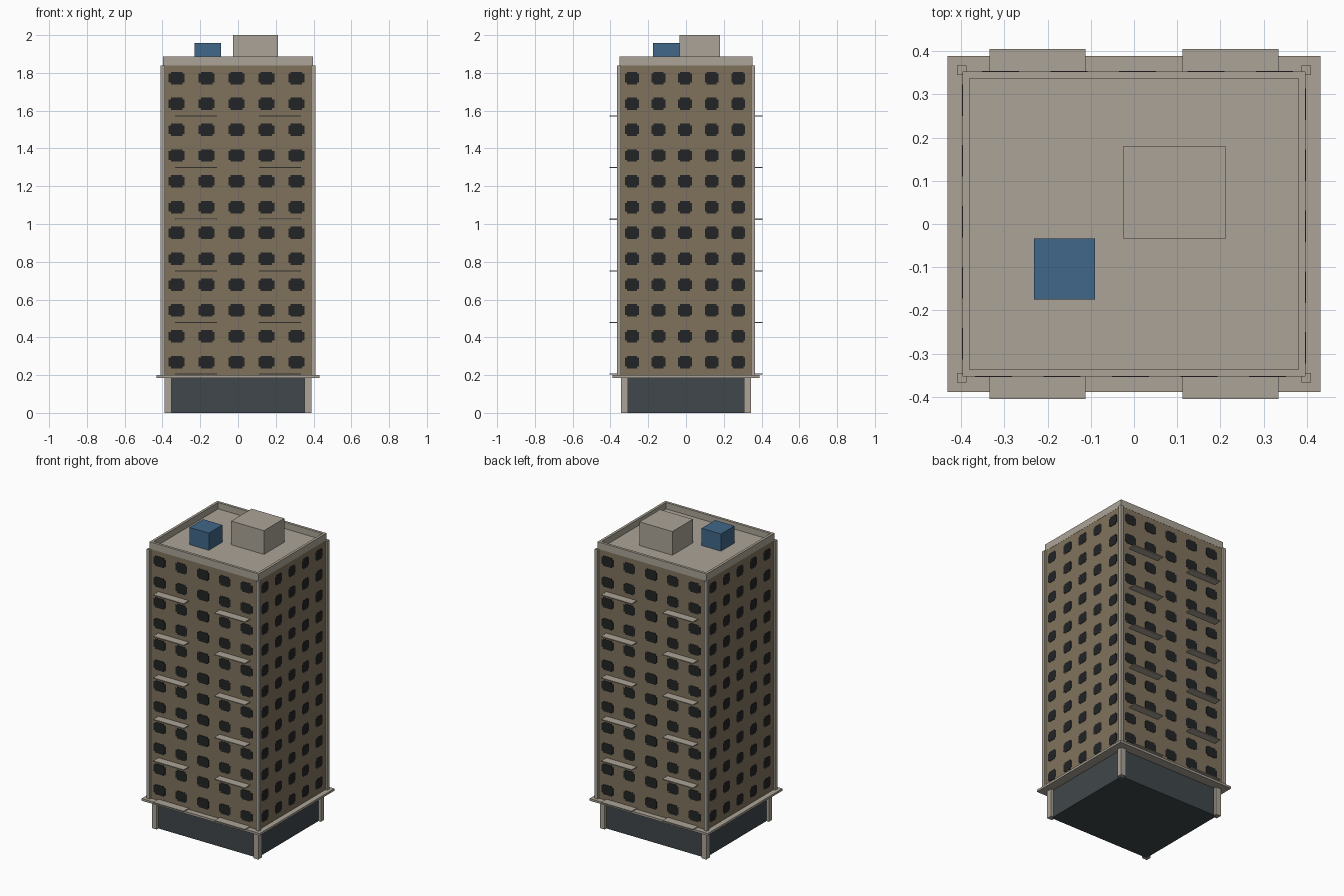
import bpy, bmesh, math
from mathutils import Matrix, Vector

if "Cube" in bpy.data.objects:
    bpy.data.objects.remove(bpy.data.objects["Cube"])


def material(name, rgb):
    m = bpy.data.materials.new(name)
    m.diffuse_color = (*rgb, 1)
    m.use_nodes = True
    m.node_tree.nodes["Principled BSDF"].inputs["Base Color"].default_value = m.diffuse_color
    return m


CONCRETE = material("concrete", (0.407, 0.371, 0.309))
WALL = material("tan wall", (0.216, 0.171, 0.107))
SLATE = material("dark slate", (0.051, 0.063, 0.070))
GLASS = material("window glass", (0.016, 0.017, 0.018))
BLUE = material("blue metal", (0.053, 0.136, 0.254))


def finish(name, bm, mat):
    bmesh.ops.recalc_face_normals(bm, faces=bm.faces[:])
    me = bpy.data.meshes.new(name)
    bm.to_mesh(me)
    bm.free()
    me.materials.append(mat)
    ob = bpy.data.objects.new(name, me)
    bpy.context.collection.objects.link(ob)
    return ob


def boxes(name, mat, spans):
    """One object from boxes given as (x0, x1, y0, y1, z0, z1)."""
    bm = bmesh.new()
    for x0, x1, y0, y1, z0, z1 in spans:
        mid = Vector(((x0 + x1) / 2, (y0 + y1) / 2, (z0 + z1) / 2))
        size = Matrix.Diagonal((x1 - x0, y1 - y0, z1 - z0, 1))
        bmesh.ops.create_cube(bm, size=1, matrix=Matrix.Translation(mid) @ size)
    return finish(name, bm, mat)


def corners(cx, cy, half, z0, z1):
    return [(sx * cx - half, sx * cx + half, sy * cy - half, sy * cy + half, z0, z1)
            for sx in (-1, 1) for sy in (-1, 1)]


TX, TY = 0.396, 0.352          # tower half width and half depth
Z0, Z1 = 0.20, 1.84            # tower bottom and top

# Ground floor, its corner posts and the ledge above
boxes("ground_floor", SLATE, [(-0.37, 0.37, -0.325, 0.325, 0, 0.187)])
boxes("ground_posts", CONCRETE, corners(0.37, 0.325, 0.018, 0, 0.187))
boxes("ledge", CONCRETE, [(-0.431, 0.431, -0.388, 0.388, 0.186, Z0)])

# Tower with corner strips
boxes("tower", WALL, [(-TX, TX, -TY, TY, Z0, Z1)])
boxes("corner_strips", CONCRETE, corners(TX + 0.002, TY + 0.003, 0.011, Z0, Z1))

# Roof deck and parapet
boxes("roof_deck", CONCRETE, [(-0.382, 0.382, -0.339, 0.339, Z1 - 0.005, Z1 + 0.004)])
PX, PY, T, PZ = 0.397, 0.353, 0.017, 1.886
boxes("parapet", CONCRETE,
      [(-PX, PX, s * (PY - T / 2) - T / 2, s * (PY - T / 2) + T / 2, Z1, PZ) for s in (-1, 1)]
      + [(s * (PX - T / 2) - T / 2, s * (PX - T / 2) + T / 2, T - PY, PY - T, Z1, PZ) for s in (-1, 1)])

# Roof boxes
boxes("stair_house", CONCRETE, [(-0.026, 0.213, -0.034, 0.179, Z1, 2.0)])
boxes("water_tank", BLUE, [(-0.231, -0.09, -0.175, -0.034, Z1, 1.957)])

# Balcony slabs on front and back
slabs = []
for k in range(6):
    z = 0.205 + k * 0.2733
    for x in (-0.223, 0.223):
        for s in (-1, 1):
            y0, y1 = sorted((s * (TY - 0.01), s * 0.405))
            slabs.append((x - 0.111, x + 0.111, y0, y1, z - 0.003, z + 0.003))
boxes("balcony_slabs", CONCRETE, slabs)


def windows(name, turn, dist, step, shift, w, h, nx, nz):
    """Thin plates with notched corners on one side of the tower."""
    bm = bmesh.new()
    quarter = [(w, h - nz), (w - nx, h - nz), (w - nx, h)]
    outline = []
    for sx, sz in ((1, 1), (-1, 1), (-1, -1), (1, -1)):
        part = [(sx * x, sz * z) for x, z in quarter]
        outline += part if sx * sz > 0 else part[::-1]
    for row in range(12):
        for col in range(5):
            cx, cz = (col - 2) * step + shift, 0.269 + row * 0.1367
            face = bm.faces.new([bm.verts.new((cx + x, -dist - 0.002, cz + z)) for x, z in outline])
            ext = bmesh.ops.extrude_face_region(bm, geom=[face], use_keep_orig=True)
            moved = [v for v in ext["geom"] if isinstance(v, bmesh.types.BMVert)]
            bmesh.ops.translate(bm, verts=moved, vec=(0, 0.004, 0))
    bmesh.ops.transform(bm, matrix=Matrix.Rotation(math.radians(turn), 4, 'Z'), verts=bm.verts[:])
    finish(name, bm, GLASS)


# Windows on all four sides
for name, turn in (("front_windows", 0), ("back_windows", 180)):
    windows(name, turn, TY, 0.1584, -0.008, 0.0425, 0.033, 0.012, 0.010)
for name, turn in (("right_windows", 90), ("left_windows", 270)):
    windows(name, turn, TX, 0.1408, -0.005, 0.0365, 0.033, 0.010, 0.010)
